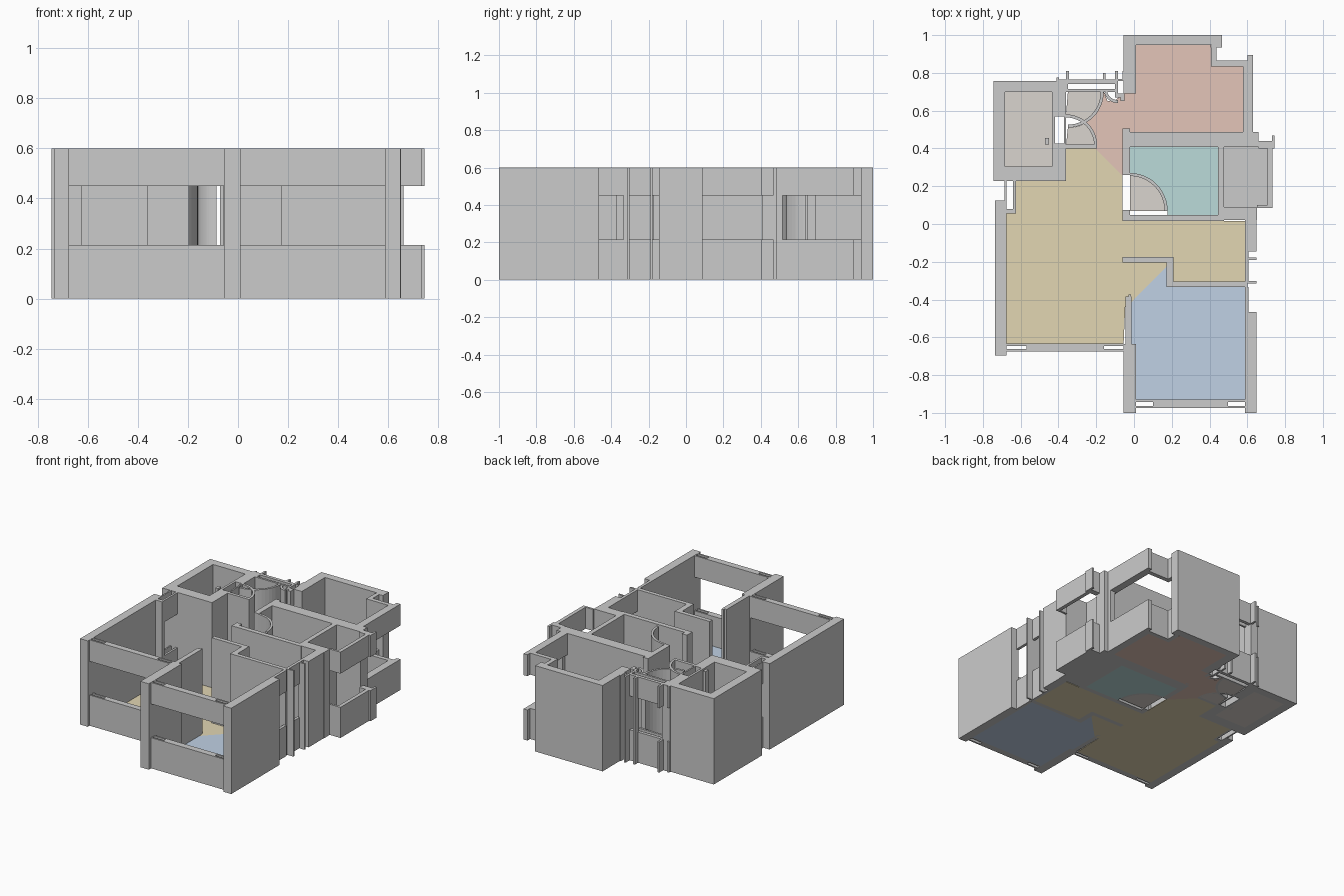
import bpy, bmesh, math

H = 0.6
FULL = [(0, H)]
BAND = [(0, 0.214), (0.45, H)]       # sill below and lintel above an opening


def add_prism(bm, pts, z0, z1):
    low = [bm.verts.new((x, y, z0)) for x, y in pts]
    top = [bm.verts.new((x, y, z1)) for x, y in pts]
    bm.faces.new(low[::-1])
    bm.faces.new(top)
    n = len(pts)
    for i in range(n):
        j = (i + 1) % n
        bm.faces.new((low[i], low[j], top[j], top[i]))


def build(name, polys, spans, color=None):
    bm = bmesh.new()
    for p in polys:
        for z0, z1 in spans:
            add_prism(bm, p, z0, z1)
    bmesh.ops.recalc_face_normals(bm, faces=bm.faces)
    me = bpy.data.meshes.new(name)
    bm.to_mesh(me)
    bm.free()
    ob = bpy.data.objects.new(name, me)
    bpy.context.collection.objects.link(ob)
    if color:
        mat = bpy.data.materials.new(name + "_color")
        mat.diffuse_color = (*color, 1)
        me.materials.append(mat)
    return ob


def walls(name, boxes, spans=FULL):
    build(name, [[(a, c), (b, c), (b, d), (a, d)] for a, b, c, d in boxes], spans)


def arc(cx, cy, r, a0, a1, n=12):
    return [(cx + r * math.cos(math.radians(a0 + (a1 - a0) * i / n)),
             cy + r * math.sin(math.radians(a0 + (a1 - a0) * i / n))) for i in range(n + 1)]


def door_arc(name, cx, cy, r, a0, a1, t=0.016):
    build(name, [arc(cx, cy, r, a0, a1) + arc(cx, cy, r - t, a1, a0)], FULL)


def slotted_window(name, x0, x1, y0, y1, s):
    # window wall with a through slot of length s at either end
    walls(name, [(x0, x1, y0, y0 + 0.012), (x0, x1, y1 - 0.012, y1),
                 (x0 + s, x1 - s, y0 + 0.012, y1 - 0.012)], BAND)


# Living room
walls("living_left_wall", [(-0.735, -0.675, -0.695, 0.125), (-0.675, -0.625, 0.055, 0.08)])
slotted_window("living_front_window", -0.675, -0.055, -0.675, -0.633, 0.105)
walls("living_side_window", [(-0.685, -0.675, 0.08, 0.227), (-0.64, -0.625, 0.08, 0.227)], BAND)

# Front bedroom
walls("bedroom_walls", [(-0.055, 0.01, -1, -0.635), (-0.045, -0.012, -0.635, -0.385),
                        (-0.03, -0.015, -0.385, -0.372), (0.587, 0.648, -1, -0.465),
                        (-0.06, 0.21, -0.205, -0.175), (0.172, 0.21, -0.305, -0.205),
                        (0.172, 0.6, -0.333, -0.305), (0.6, 0.648, -0.315, -0.303),
                        (0.6, 0.648, -0.19, -0.178)])
slotted_window("bedroom_front_window", 0.01, 0.587, -0.975, -0.93, 0.09)
walls("right_windows", [(0.587, 0.607, -0.465, -0.333), (0.587, 0.607, -0.305, -0.145)], BAND)

# Kitchen and balcony
walls("kitchen_walls", [(-0.06, -0.022, 0.26, 0.505), (-0.06, -0.022, 0.015, 0.075),
                        (-0.022, 0.445, 0.015, 0.048), (0.445, 0.477, 0.015, 0.408),
                        (0.477, 0.65, 0.02, 0.09), (0.587, 0.648, -0.145, 0.02),
                        (-0.022, 0.66, 0.408, 0.487), (0.595, 0.63, 0.487, 0.515)])
walls("balcony_parapet", [(0.707, 0.733, 0.085, 0.408), (0.65, 0.707, 0.085, 0.1),
                          (0.66, 0.733, 0.4, 0.42), (0.66, 0.733, 0.408, 0.44),
                          (0.73, 0.745, 0.4, 0.468)], BAND)

# Back bedroom
walls("back_bedroom_walls", [(-0.055, 0.01, 0.69, 1), (0.01, 0.466, 0.947, 1),
                             (0.41, 0.466, 0.935, 0.947), (-0.072, -0.05, 0.65, 0.69)])
walls("back_bedroom_windows", [(0.407, 0.437, 0.835, 0.935), (0.437, 0.577, 0.835, 0.865),
                               (0.577, 0.6, 0.487, 0.865), (0.6, 0.63, 0.515, 0.895)], BAND)

# Rear left room
walls("rear_left_room", [(-0.745, -0.683, 0.227, 0.757), (-0.683, -0.36, 0.227, 0.305),
                         (-0.683, -0.41, 0.7, 0.757), (-0.434, -0.36, 0.305, 0.425),
                         (-0.434, -0.36, 0.57, 0.7), (-0.41, -0.35, 0.7, 0.765),
                         (-0.434, -0.418, 0.425, 0.57), (-0.37, -0.36, 0.425, 0.57),
                         (-0.47, -0.45, 0.42, 0.455)])

# Bathroom
walls("bathroom_walls", [(-0.36, -0.195, 0.4, 0.422), (-0.165, -0.15, 0.755, 0.8),
                         (-0.1, -0.086, 0.69, 0.81), (-0.062, -0.055, 0.765, 0.81)])
walls("bathroom_window", [(-0.35, -0.1, 0.7, 0.714), (-0.35, -0.1, 0.742, 0.765),
                          (-0.36, -0.345, 0.765, 0.81), (-0.41, -0.396, 0.757, 0.775),
                          (-0.086, -0.055, 0.757, 0.767), (-0.1, -0.072, 0.67, 0.69)], BAND)
door_arc("bathroom_door_low", -0.36, 0.415, 0.165, 0, 90)
door_arc("bathroom_door_high", -0.35, 0.7, 0.19, -90, 0)
door_arc("bathroom_door_small", -0.085, 0.715, 0.075, 195, 270)
door_arc("kitchen_door", -0.022, 0.07, 0.2, 0, 90)

# Floors
FLOOR = [(0, 0.005)]
BEIGE = (0.70, 0.66, 0.62)
low_arc = arc(-0.36, 0.415, 0.165, 0, 50)
high_arc = arc(-0.35, 0.7, 0.19, -57, 0)

build("living_floor", [[(-0.675, -0.633), (-0.055, -0.633), (-0.045, -0.41), (-0.02, -0.42),
                        (0.172, -0.225), (0.172, -0.205), (-0.06, -0.205), (-0.06, -0.175),
                        (0.21, -0.175), (0.21, -0.305), (0.587, -0.305), (0.587, 0.015),
                        (-0.06, 0.015), (-0.06, 0.255), (-0.205, 0.4), (-0.36, 0.4),
                        (-0.36, 0.227), (-0.625, 0.227), (-0.625, 0.055), (-0.675, 0.055)]],
      FLOOR, (0.76, 0.67, 0.45))
build("bedroom_floor", [[(0.01, -0.93), (0.587, -0.93), (0.587, -0.333), (0.172, -0.333),
                         (0.172, -0.225), (-0.02, -0.42), (-0.012, -0.635), (0.01, -0.635)]],
      FLOOR, (0.53, 0.64, 0.78))
build("back_bedroom_floor", [[(0.01, 0.947), (0.407, 0.947), (0.407, 0.835), (0.577, 0.835),
                              (0.577, 0.487), (-0.06, 0.487), (-0.06, 0.255), (-0.205, 0.4)]
                             + low_arc + high_arc
                             + [(-0.14, 0.65), (-0.1, 0.655), (-0.055, 0.69), (0.01, 0.69)]],
      FLOOR, (0.77, 0.56, 0.48))
build("kitchen_floor", [[(0.445, 0.048), (0.445, 0.408), (-0.022, 0.408)]
                        + arc(-0.022, 0.07, 0.2, 90, 0) + [(0.178, 0.048)]],
      FLOOR, (0.50, 0.71, 0.70))
build("balcony_floor", [[(0.477, 0.09), (0.707, 0.09), (0.707, 0.408), (0.477, 0.408)]],
      FLOOR, (0.58, 0.58, 0.58))
build("door_floors", [[(-0.022, 0.07)] + arc(-0.022, 0.07, 0.2, 0, 90),
                      [(-0.36, 0.415)] + low_arc + arc(-0.35, 0.7, 0.19, -57, -90),
                      [(-0.35, 0.7)] + high_arc[::-1] + arc(-0.36, 0.415, 0.165, 50, 90)],
      FLOOR, BEIGE)
build("rear_left_floor", [[(-0.683, 0.305), (-0.434, 0.305), (-0.434, 0.7), (-0.683, 0.7)]],
      FLOOR, BEIGE)
